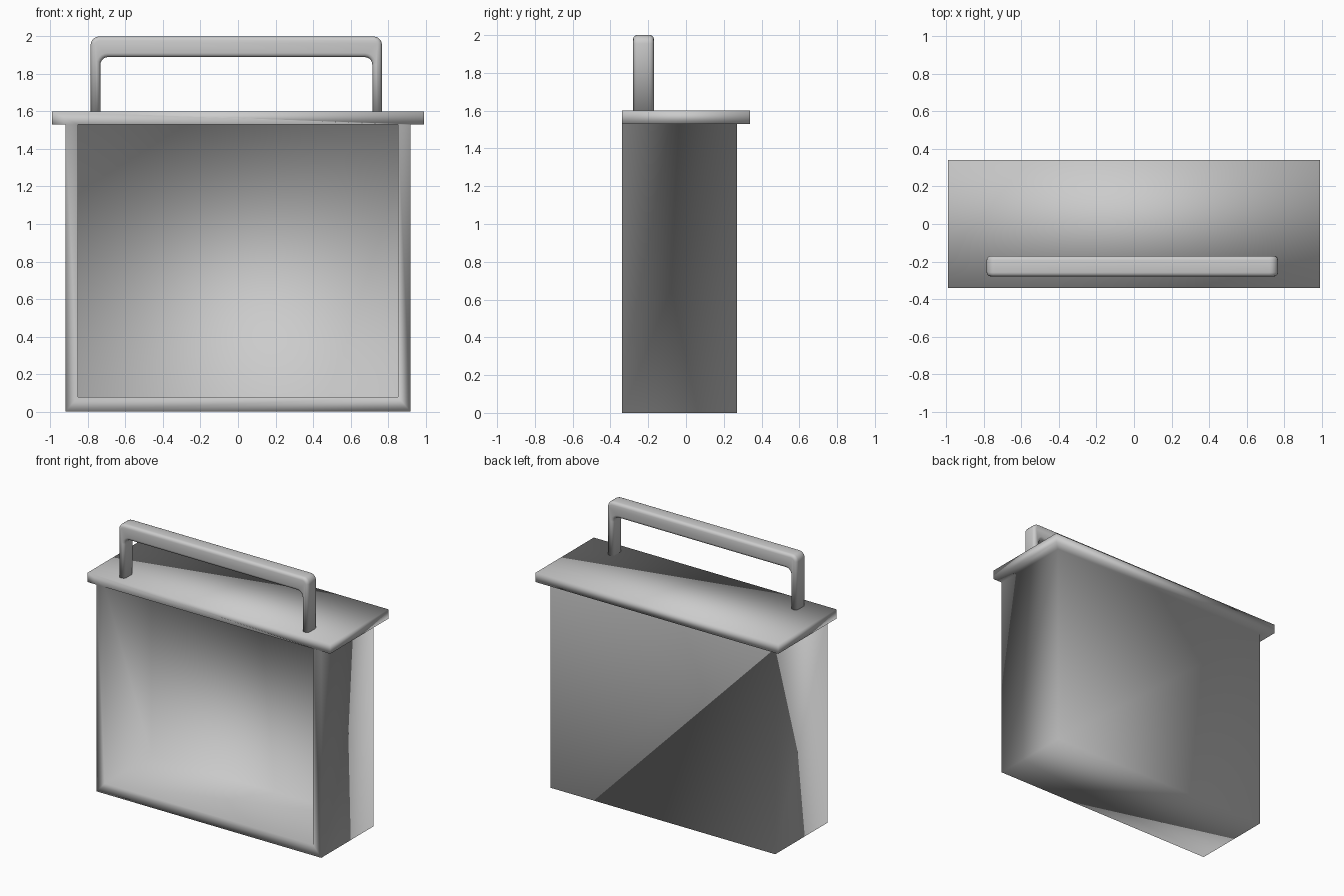
import bpy, bmesh
from math import sin, cos, pi

cube = bpy.data.objects.get("Cube")
if cube:
    bpy.data.objects.remove(cube)

GREY = (0.6, 0.6, 0.6, 1)
mat = bpy.data.materials.new("plain grey")
mat.use_nodes = True
mat.diffuse_color = GREY
mat.node_tree.nodes["Principled BSDF"].inputs["Base Color"].default_value = GREY


def finish(bm, name):
    bmesh.ops.recalc_face_normals(bm, faces=bm.faces)
    for f in bm.faces:
        f.smooth = True
    mesh = bpy.data.meshes.new(name)
    bm.to_mesh(mesh)
    bm.free()
    mesh.materials.append(mat)
    obj = bpy.data.objects.new(name, mesh)
    bpy.context.collection.objects.link(obj)
    return obj


FRONT, BACK, LID_BACK = -0.34, 0.27, 0.34
HALF, LID_HALF, WALL = 0.92, 0.993, 0.067
RIM, TOP = 1.53, 1.6

# Case: open-fronted hollow box whose top flares into a lid
bm = bmesh.new()


def level(half, back, z):
    return [bm.verts.new(p) for p in ((-half, FRONT, z), (half, FRONT, z),
                                      (half, back, z), (-half, back, z))]


def opening(y):
    h = HALF - WALL
    return [bm.verts.new(p) for p in ((-h, y, RIM), (-h, y, WALL + 0.01),
                                      (h, y, WALL + 0.01), (h, y, RIM))]


base, rim = level(HALF, BACK, 0), level(HALF, BACK, RIM)
under, top = level(LID_HALF, LID_BACK, RIM), level(LID_HALF, LID_BACK, TOP)
mouth, deep = opening(FRONT), opening(BACK - WALL)


def bridge(a, b, sides):
    for i in sides:
        j = (i + 1) % 4
        bm.faces.new((a[i], a[j], b[j], b[i]))


bridge(base, rim, (1, 2, 3))          # outer walls
bridge(rim, under, (1, 2, 3))         # underside of the overhang
bridge(under, top, (1, 2, 3))         # lid edges
bridge(mouth, deep, range(4))         # inner walls
bridge([rim[0], base[0], base[1], rim[1]], mouth, (0, 1, 2))  # front frame
bm.faces.new((under[0], rim[0], mouth[0], mouth[3], rim[1], under[1], top[1], top[0]))
for loop in (base, top, deep):
    bm.faces.new(loop)
finish(bm, "case_with_lid")

# Carrying handle: rounded arch profile pulled back, with softened edges
LEFT, RIGHT, FOOT = -0.786, 0.768, 1.58


def arch(inset, z, radius, steps=5):
    pts = [(LEFT + inset, FOOT)]
    for cx, start in ((LEFT + inset + radius, pi), (RIGHT - inset - radius, pi / 2)):
        for k in range(steps + 1):
            a = start - k * pi / 2 / steps
            pts.append((cx + radius * cos(a), z - radius + radius * sin(a)))
    return pts + [(RIGHT - inset, FOOT)]


bm = bmesh.new()
outline = arch(0, 2.0, 0.045) + arch(0.052, 1.89, 0.04)[::-1]
near = [bm.verts.new((x, -0.28, z)) for x, z in outline]
far = [bm.verts.new((x, -0.17, z)) for x, z in outline]
n = len(outline)
bm.faces.new(near)
bm.faces.new(far[::-1])
for i in range(n):
    j = (i + 1) % n
    bm.faces.new((near[i], near[j], far[j], far[i]))
bmesh.ops.recalc_face_normals(bm, faces=bm.faces)
long_edges = [e for e in bm.edges
              if abs(e.verts[0].co.y - e.verts[1].co.y) < 0.01
              and max(v.co.z for v in e.verts) > TOP]
bmesh.ops.bevel(bm, geom=long_edges, offset=0.022, segments=3, profile=0.5,
                affect='EDGES', clamp_overlap=True)
finish(bm, "handle")
